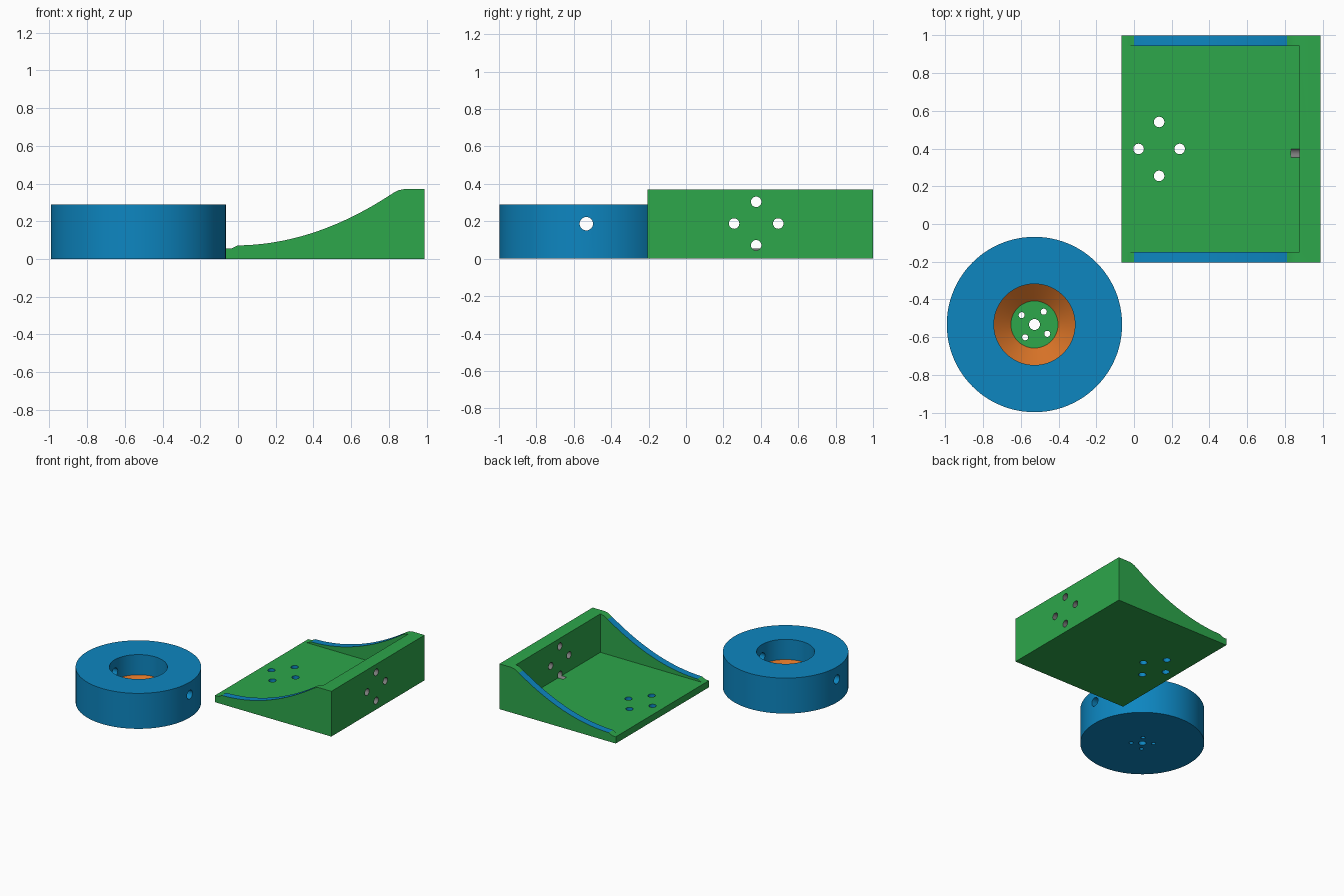
import bpy, bmesh, math
from mathutils import Matrix, Vector

if "Cube" in bpy.data.objects:
    bpy.data.objects.remove(bpy.data.objects["Cube"])


def material(name, rgb):
    m = bpy.data.materials.new(name)
    m.diffuse_color = (*rgb, 1)
    m.use_nodes = True
    m.node_tree.nodes["Principled BSDF"].inputs["Base Color"].default_value = m.diffuse_color
    return m


GREEN, BLUE, ORANGE, GRAY = range(4)
MATS = [material("green", (0.026, 0.385, 0.07)),
        material("blue", (0.004, 0.238, 0.53)),
        material("orange", (0.68, 0.17, 0.02)),
        material("gray", (0.2, 0.2, 0.2))]


def make(name, bm, paint):
    """Turn a bmesh into an object, painting each face by a rule."""
    bmesh.ops.recalc_face_normals(bm, faces=bm.faces)
    for f in bm.faces:
        f.material_index = paint(f)
    me = bpy.data.meshes.new(name)
    bm.to_mesh(me)
    bm.free()
    for m in MATS:
        me.materials.append(m)
    ob = bpy.data.objects.new(name, me)
    bpy.context.collection.objects.link(ob)
    return ob


def rod(start, end, r, mat, sides=32):
    """Round cutter between two points."""
    a, b = Vector(start), Vector(end)
    bm = bmesh.new()
    bmesh.ops.create_cone(bm, cap_ends=True, segments=sides, radius1=r,
                          radius2=r, depth=(b - a).length)
    turn = Vector((0, 0, 1)).rotation_difference(b - a).to_matrix().to_4x4()
    bmesh.ops.transform(bm, verts=bm.verts,
                        matrix=Matrix.Translation((a + b) / 2) @ turn)
    return make("hole_cutter", bm, lambda f: mat)


def block(x0, x1, y0, y1, z0, z1, mat):
    bm = bmesh.new()
    bmesh.ops.create_cube(bm, size=1)
    for v in bm.verts:
        v.co = ((x0, x1)[v.co.x > 0], (y0, y1)[v.co.y > 0], (z0, z1)[v.co.z > 0])
    return make("block_cutter", bm, lambda f: mat)


def cut(ob, cutters):
    bpy.context.view_layer.objects.active = ob
    for c in cutters:
        mod = ob.modifiers.new("cut", 'BOOLEAN')
        mod.operation, mod.solver, mod.object = 'DIFFERENCE', 'EXACT', c
        bpy.ops.object.modifier_apply(modifier=mod.name)
        bpy.data.objects.remove(c)


def smooth(ob):
    bpy.ops.object.select_all(action='DESELECT')
    ob.select_set(True)
    bpy.context.view_layer.objects.active = ob
    bpy.ops.object.shade_smooth_by_angle(angle=math.radians(25))


# Round holder: lathed drum with a blue bore, orange cone and green floor
CX, CY = -0.528, -0.533
outline = [(0, 0), (0.465, 0), (0.465, 0.29), (0.215, 0.29),
           (0.215, 0.125), (0.125, 0.05), (0, 0.05)]
bm = bmesh.new()
vs = [bm.verts.new((CX + r, CY, z)) for r, z in outline]
es = [bm.edges.new(p) for p in zip(vs, vs[1:])]
bmesh.ops.spin(bm, geom=vs + es, cent=(CX, CY, 0), axis=(0, 0, 1),
               angle=math.tau, steps=96)
bmesh.ops.remove_doubles(bm, verts=bm.verts, dist=1e-5)


def drum_paint(f):
    z = f.calc_center_median().z
    if 0.045 < z < 0.055:
        return GREEN
    return ORANGE if 0.055 < z < 0.12 else BLUE


drum = make("round_holder", bm, drum_paint)
# Cross hole, centre hole and four small floor holes
holes = [rod((-1.2, CY, 0.187), (0.1, CY, 0.187), 0.036, BLUE),
         rod((CX, CY, -0.1), (CX, CY, 0.1), 0.029, BLUE)]
for k in range(4):
    a = math.radians(54 + 90 * k)
    x, y = CX + 0.084 * math.cos(a), CY + 0.084 * math.sin(a)
    holes.append(rod((x, y, -0.1), (x, y, 0.1), 0.016, BLUE, 24))
cut(drum, holes)
smooth(drum)

# Ramp bracket: side profile extruded across the full width
Y0, Y1, WALL, FLOOR = -0.205, 1.0, 0.057, 0.055
profile = [(-0.065, 0), (-0.065, FLOOR), (-0.035, FLOOR), (-0.015, 0.065)]
profile += [(x, 0.072 + 0.011 * x + 0.397 * x * x)
            for x in (0.812 * i / 24 for i in range(25))]
profile += [(0.83, 0.354), (0.853, 0.365), (0.878, 0.37), (0.988, 0.37), (0.988, 0)]
bm = bmesh.new()
face = bm.faces.new([bm.verts.new((x, Y0, z)) for x, z in profile])
ext = bmesh.ops.extrude_face_region(bm, geom=[face])
bmesh.ops.translate(bm, vec=(0, Y1 - Y0, 0),
                    verts=[v for v in ext["geom"] if isinstance(v, bmesh.types.BMVert)])


def bracket_paint(f):
    c = f.calc_center_median()
    return BLUE if f.normal.z > 0.5 and 0 < c.x < 0.812 else GREEN


bracket = make("ramp_bracket", bm, bracket_paint)
# Tray between the side walls, four floor holes, four back wall holes
cutters = [block(-0.2, 0.878, Y0 + WALL, Y1 - WALL, FLOOR, 0.6, GREEN)]
for k in range(4):
    c, s = round(math.cos(k * math.pi / 2)), round(math.sin(k * math.pi / 2))
    x, y = 0.133 + 0.109 * c, 0.398 + 0.143 * s
    cutters.append(rod((x, y, -0.1), (x, y, 0.2), 0.028, BLUE))
    y, z = 0.375 + 0.118 * c, 0.188 + 0.116 * s
    cutters.append(rod((0.833, y, z), (1.1, y, z), 0.028, GRAY))
cut(bracket, cutters)
smooth(bracket)
